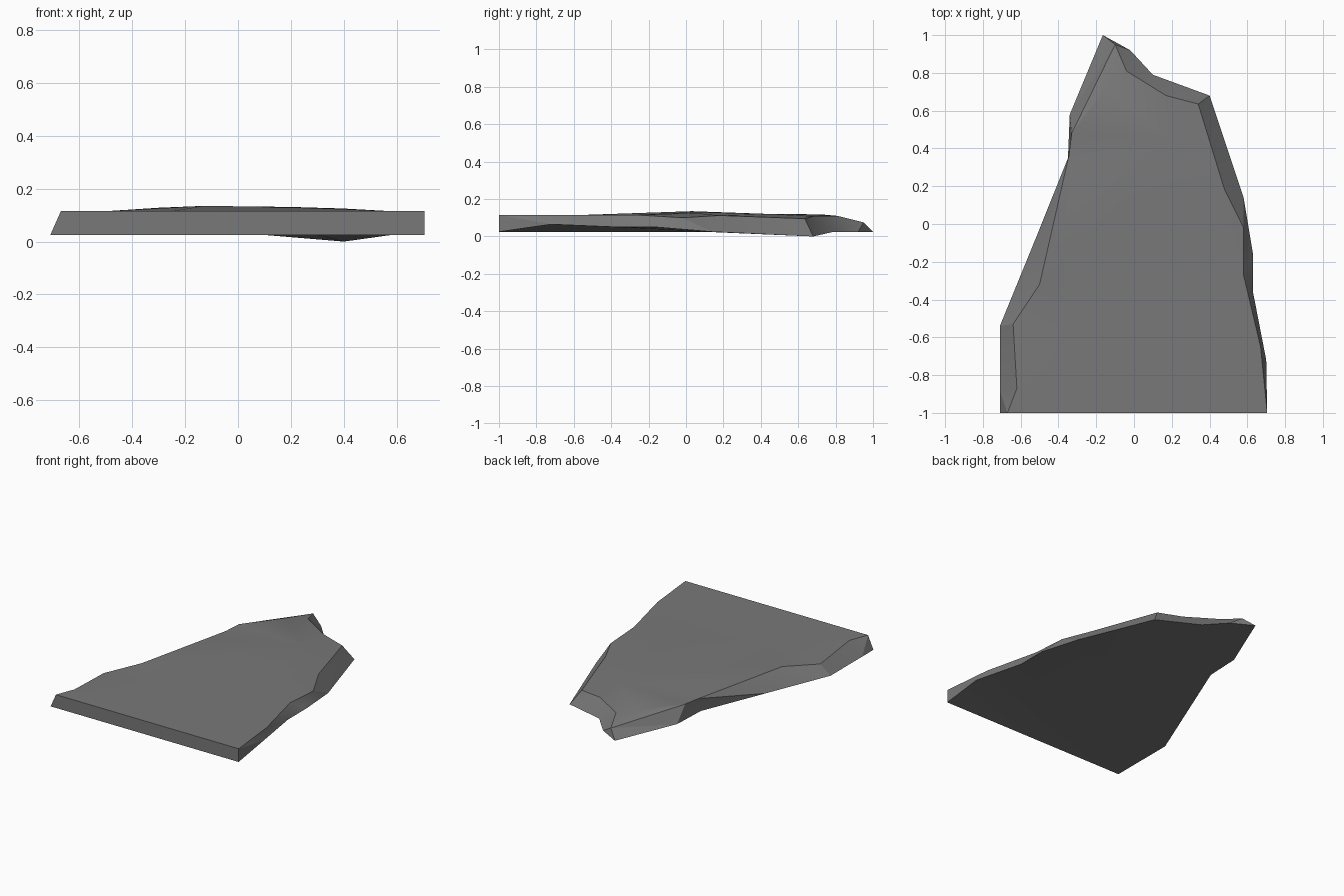
import bpy
import bmesh
from mathutils import Vector
from mathutils.geometry import delaunay_2d_cdt

cube = bpy.data.objects.get("Cube")
if cube:
    bpy.data.objects.remove(cube, do_unlink=True)

BASE, DECK = 0.025, 0.115

stone = bpy.data.materials.new("grey stone")
stone.use_nodes = True
stone.diffuse_color = (0.19, 0.19, 0.19, 1)
stone.node_tree.nodes["Principled BSDF"].inputs["Base Color"].default_value = (0.19, 0.19, 0.19, 1)

# Broken rim, clockwise from the front: lower point, upper point
rim = [
    ((-0.71, -1.0, BASE), (-0.67, -1.0, DECK)),
    ((-0.71, -0.88, BASE), (-0.62, -0.87, DECK)),
    ((-0.71, -0.54, BASE), (-0.64, -0.53, 0.09)),
    ((-0.53, -0.1, BASE), (-0.5, -0.32, DECK)),
    ((-0.35, 0.34, BASE), (-0.345, 0.36, DECK)),
    ((-0.34, 0.58, BASE), (-0.33, 0.48, 0.12)),
    ((-0.165, 1.0, BASE), (-0.1, 0.95, 0.075)),
    ((-0.02, 0.92, BASE), (-0.04, 0.81, 0.11)),
    ((0.1, 0.79, BASE), (0.17, 0.68, 0.108)),
    ((0.4, 0.68, 0.0), (0.34, 0.635, 0.095)),
    ((0.58, 0.14, BASE), (0.48, 0.18, 0.112)),
    ((0.63, -0.16, 0.05), (0.58, -0.02, 0.1)),
    ((0.63, -0.36, 0.05), (0.58, -0.27, DECK)),
    ((0.7, -0.72, 0.065), (0.67, -0.65, DECK)),
    ((0.705, -1.0, BASE), (0.705, -1.0, DECK)),
]
# Gentle swell of the walking surface, and one flat point underneath
swell = [(-0.3, 0.2, 0.128), (-0.13, 0.03, 0.135), (0.2, 0.05, 0.131),
         (0.4, 0.05, 0.125), (-0.15, 0.72, 0.118), (0.2, 0.45, 0.12),
         (0.48, -0.75, DECK), (-0.25, -0.55, DECK)]
underside = [(-0.22, -0.84, BASE), (0.3, 0.1, BASE)]

bm = bmesh.new()


def cap(ring, inner):
    """Close a ring with triangles that pass through the inner points."""
    verts = ring + [bm.verts.new(p) for p in inner]
    n = len(ring)
    edges = [(i, (i + 1) % n) for i in range(n)]
    flat = [Vector(v.co.xy) for v in verts]
    tris = delaunay_2d_cdt(flat, edges, [], 1, 1e-5)
    for face in tris[2]:
        bm.faces.new([verts[tris[3][i][0]] for i in face])


low = [bm.verts.new(a) for a, b in rim]
high = [bm.verts.new(b) for a, b in rim]
cap(low, underside)
cap(high, swell)

# Chipped side walls
for i in range(len(rim)):
    j = (i + 1) % len(rim)
    bm.faces.new((low[i], low[j], high[j], high[i]))
bmesh.ops.triangulate(bm, faces=[f for f in bm.faces if len(f.verts) > 3])
bmesh.ops.recalc_face_normals(bm, faces=bm.faces)

mesh = bpy.data.meshes.new("rock_slab")
bm.to_mesh(mesh)
bm.free()
mesh.materials.append(stone)
slab = bpy.data.objects.new("rock_slab", mesh)
bpy.context.collection.objects.link(slab)
bpy.context.view_layer.objects.active = slab
slab.select_set(True)
bpy.ops.object.shade_smooth_by_angle(angle=0.35)
